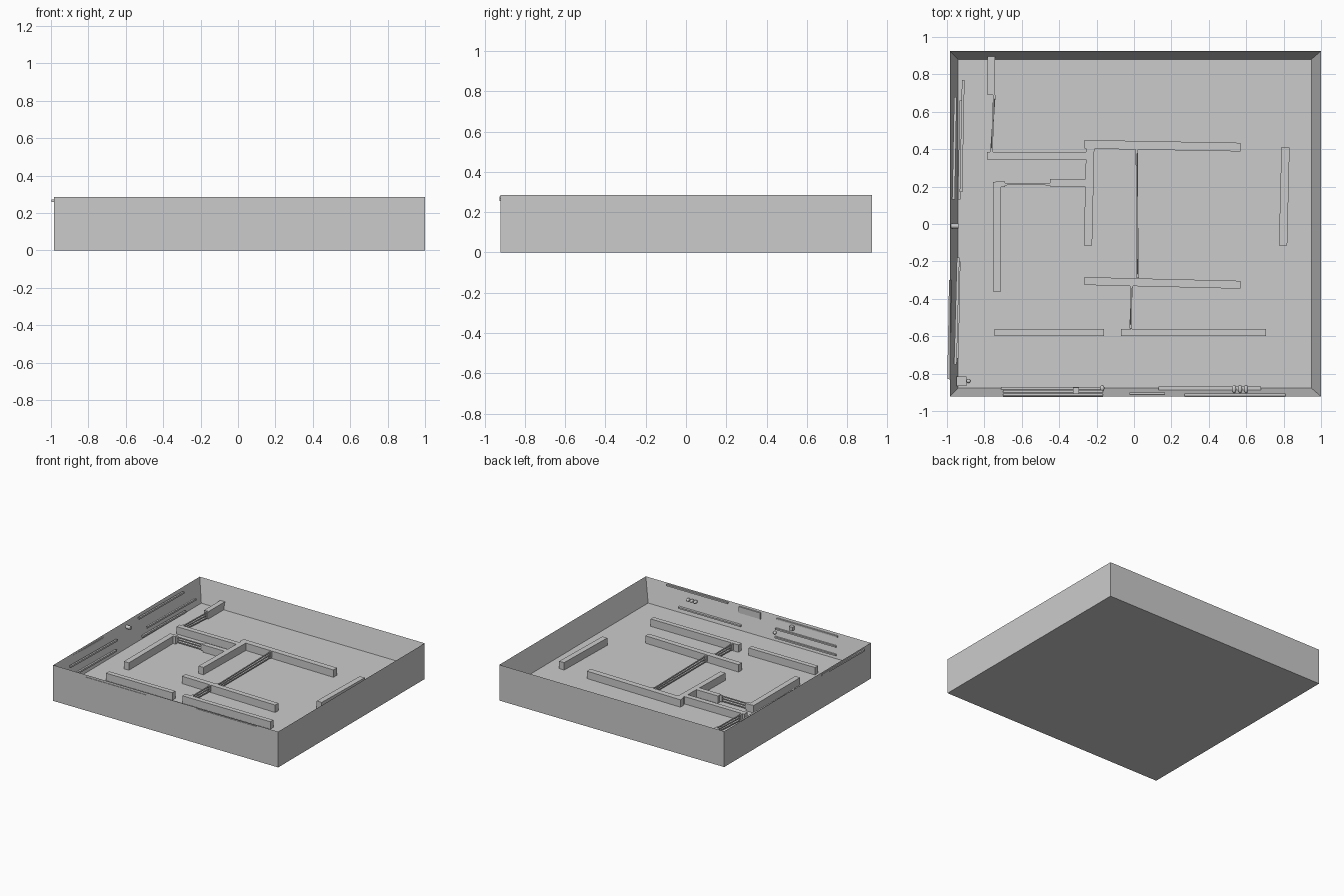
import bpy, bmesh, math
from mathutils import Vector

if "Cube" in bpy.data.objects:
    bpy.data.objects.remove(bpy.data.objects["Cube"])

FLOOR, RIM, WALL_TOP = 0.103, 0.285, 0.162


def finish(bm, name):
    bmesh.ops.recalc_face_normals(bm, faces=bm.faces)
    mesh = bpy.data.meshes.new(name)
    bm.to_mesh(mesh)
    bm.free()
    ob = bpy.data.objects.new(name, mesh)
    bpy.context.collection.objects.link(ob)
    return ob


def bar(name, a, b, width, height):
    """Box running from point a to point b (centre line)."""
    a, b = Vector(a), Vector(b)
    side = Vector((-(b - a).y, (b - a).x, 0)).normalized() * width / 2
    up = Vector((0, 0, height / 2))
    bm = bmesh.new()
    ends = [[bm.verts.new(p + s * side + t * up)
             for s, t in ((-1, -1), (1, -1), (1, 1), (-1, 1))] for p in (a, b)]
    bm.faces.new(ends[0])
    bm.faces.new(ends[1])
    for i in range(4):
        j = (i + 1) % 4
        bm.faces.new((ends[0][i], ends[0][j], ends[1][j], ends[1][i]))
    return finish(bm, name)


def ball(name, loc, scale):
    bpy.ops.mesh.primitive_uv_sphere_add(segments=12, ring_count=8, radius=1, location=loc)
    ob = bpy.context.object
    ob.name, ob.scale = name, scale
    bpy.ops.object.shade_smooth_by_angle()


# Tray: solid base with inner walls sloping from a sharp rim to the floor
bm = bmesh.new()


def ring(x0, x1, y0, y1, z):
    return [bm.verts.new((x, y, z)) for x, y in ((x0, y0), (x1, y0), (x1, y1), (x0, y1))]


rings = [ring(-0.985, 1, -0.922, 0.925, 0), ring(-0.985, 1, -0.922, 0.925, RIM),
         ring(-0.94, 0.948, -0.877, 0.88, FLOOR)]
bm.faces.new(rings[0])
bm.faces.new(rings[2])
for lo, hi in zip(rings, rings[1:]):
    for i in range(4):
        j = (i + 1) % 4
        bm.faces.new((lo[i], lo[j], hi[j], hi[i]))
finish(bm, "tray")

# Maze walls: x, y of both ends and thickness
walls = [
    (-0.762, 0.69, -0.762, 0.90, 0.040),
    (-0.785, 0.366, -0.255, 0.366, 0.040),
    (-0.265, 0.426, 0.57, 0.411, 0.046),
    (-0.234, 0.41, -0.246, -0.115, 0.044),
    (-0.45, 0.22, -0.26, 0.22, 0.040),
    (-0.733, 0.225, -0.733, -0.36, 0.044),
    (-0.74, 0.213, -0.69, 0.213, 0.028),
    (0.81, 0.41, 0.797, -0.115, 0.044),
    (-0.265, -0.305, 0.57, -0.325, 0.042),
    (-0.745, -0.58, -0.16, -0.58, 0.038),
    (-0.07, -0.58, 0.705, -0.58, 0.038),
]
for i, (x0, y0, x1, y1, w) in enumerate(walls):
    z = (FLOOR + WALL_TOP) / 2
    bar(f"maze_wall_{i}", (x0, y0, z), (x1, y1, z), w, WALL_TOP - FLOOR)

# Barriers: three thin rails spanning each gap, with end posts
gaps = [((0.015, 0.40), (0.02, -0.29)), ((-0.013, -0.32), (-0.018, -0.56)),
        ((-0.70, 0.213), (-0.45, 0.212)), ((-0.747, 0.69), (-0.762, 0.385))]
for i, (a, b) in enumerate(gaps):
    for k, z in enumerate((0.117, 0.136, 0.155)):
        off = (k - 1) * 0.003
        bar(f"rail_{i}_{k}", (a[0] - off, a[1], z), (b[0] + off, b[1], z), 0.008, 0.008)
    d = (Vector(b) - Vector(a)).normalized() * 0.022
    for k, (p, s) in enumerate(((a, 1), (b, -1))):
        q = Vector(p) + d * s
        bar(f"rail_post_{i}_{k}", (p[0], p[1], 0.136), (q.x, q.y, 0.136), 0.014, 0.05)

# Light strips along the front side
for i, (x0, x1, y, z) in enumerate((
        (-0.70, -0.165, -0.916, 0.262), (0.27, 0.81, -0.916, 0.271),
        (-0.70, -0.165, -0.897, 0.19), (0.13, 0.68, -0.878, 0.14),
        (-0.71, -0.17, -0.882, 0.13))):
    bar(f"front_strip_{i}", (x0, y, z), (x1, y, z), 0.02, 0.012)

# Light strips along the left side
for i, (xa, ya, xb, yb, z) in enumerate((
        (-0.965, 0.13, -0.955, 0.68, 0.262), (-0.925, 0.17, -0.913, 0.77, 0.185),
        (-0.935, 0.13, -0.925, 0.66, 0.125), (-0.991, -0.83, -0.982, -0.30, 0.265),
        (-0.955, -0.75, -0.94, -0.18, 0.215), (-0.945, -0.72, -0.935, -0.2, 0.14))):
    bar(f"left_strip_{i}", (xa, ya, z), (xb, yb, z), 0.014, 0.014)

# Front panel, small fittings and row of three buttons
bar("control_panel", (-0.025, -0.906, 0.25), (0.165, -0.906, 0.25), 0.012, 0.05)
bar("front_sensor", (-0.325, -0.89, 0.235), (-0.295, -0.89, 0.235), 0.03, 0.03)
ball("front_knob", (-0.17, -0.878, 0.165), (0.012, 0.016, 0.012))
for x in (0.535, 0.567, 0.599):
    ball("button", (x, -0.882, 0.22), (0.012, 0.022, 0.012))

# Left lamp and corner box with knob
bpy.ops.mesh.primitive_cylinder_add(vertices=16, radius=0.014, depth=0.045,
                                    location=(-0.96, -0.01, 0.245),
                                    rotation=(0, math.pi / 2, 0))
bpy.context.object.name = "left_lamp"
bpy.ops.object.shade_smooth_by_angle()
bar("corner_box", (-0.95, -0.84, 0.128), (-0.895, -0.84, 0.128), 0.05, 0.05)
ball("corner_knob", (-0.885, -0.84, 0.13), (0.012, 0.01, 0.01))
